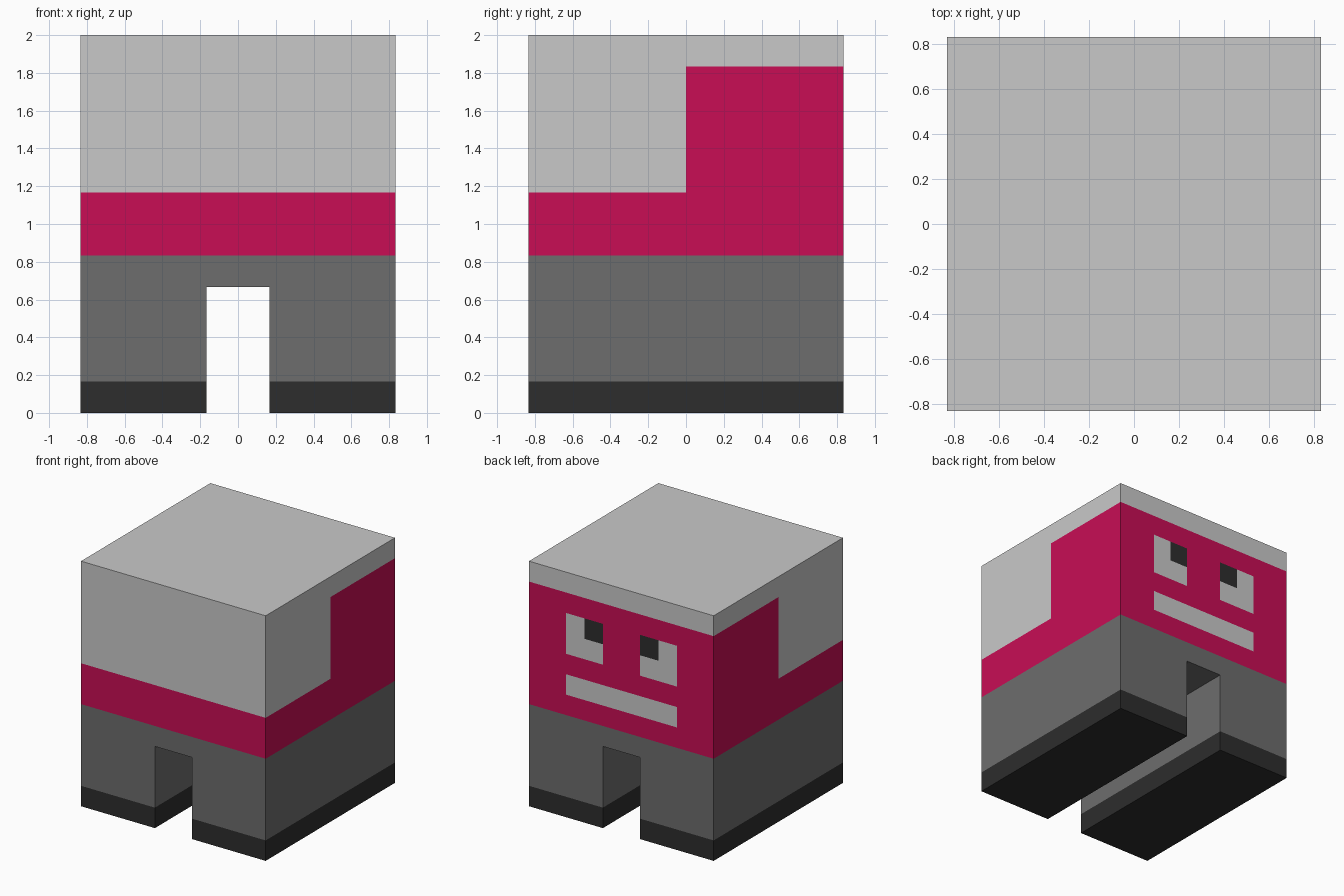
import bpy, bmesh

if "Cube" in bpy.data.objects:
    bpy.data.objects.remove(bpy.data.objects["Cube"])

U = 1 / 6      # block unit: model is 10 x 10 x 12 units
R = 5          # half width in units


def material(name, rgb):
    m = bpy.data.materials.new(name)
    lin = [((c / 255 + 0.055) / 1.055) ** 2.4 for c in rgb]
    m.diffuse_color = (*lin, 1)
    m.use_nodes = True
    m.node_tree.nodes["Principled BSDF"].inputs["Base Color"].default_value = m.diffuse_color
    return m


LIGHT, PINK, GREY, DARK = range(4)
MATS = [material("light grey", (201, 201, 201)), material("crimson", (200, 13, 85)),
        material("mid grey", (109, 109, 109)), material("charcoal", (45, 45, 45))]


def cut(bm, axis, value, pick=lambda f: True):
    """Slice the picked faces with an axis-aligned plane."""
    faces = [f for f in bm.faces if pick(f)]
    geom = faces + list({e for f in faces for e in f.edges}) + list({v for f in faces for v in f.verts})
    co, no = [0, 0, 0], [0, 0, 0]
    co[axis], no[axis] = value, 1
    bmesh.ops.bisect_plane(bm, geom=geom, dist=1e-4, plane_co=co, plane_no=no)


def prism(profile):
    """Extrude an x-z outline through the full depth."""
    bm = bmesh.new()
    face = bm.faces.new([bm.verts.new((x, -R, z)) for x, z in profile])
    ext = bmesh.ops.extrude_face_region(bm, geom=[face], use_keep_orig=True)
    verts = [g for g in ext["geom"] if isinstance(g, bmesh.types.BMVert)]
    bmesh.ops.translate(bm, vec=(0, 2 * R, 0), verts=verts)
    bmesh.ops.recalc_face_normals(bm, faces=bm.faces[:])
    return bm


def finish(bm, name, rule, joint_z):
    """Open the hidden joint, colour faces by rule and make the object."""
    joint = [f for f in bm.faces if all(abs(v.co.z - joint_z) < 1e-3 for v in f.verts)]
    bmesh.ops.delete(bm, geom=joint, context='FACES_ONLY')
    for f in bm.faces:
        f.material_index = rule(f, f.calc_center_bounds())
    bmesh.ops.scale(bm, vec=(U, U, U), verts=bm.verts[:])
    mesh = bpy.data.meshes.new(name)
    bm.to_mesh(mesh)
    bm.free()
    for m in MATS:
        mesh.materials.append(m)
    bpy.context.collection.objects.link(bpy.data.objects.new(name, mesh))


# Trousers and shoes: an arch with a dark band at the bottom
bm = prism([(-R, 0), (-1, 0), (-1, 4), (1, 4), (1, 0), (R, 0), (R, 5), (-R, 5)])
cut(bm, 2, 1)
finish(bm, "legs", lambda f, c: DARK if c.z < 1 else GREY, 5)


# Head: hair over skin, with the face on the +y side
def on_back(f):
    return f.normal.y > 0.9


def on_side(f):
    return abs(f.normal.x) > 0.9


bm = prism([(-R, 5), (R, 5), (R, 12), (-R, 12)])
cut(bm, 1, 0, on_side)
cut(bm, 2, 7, lambda f: f.normal.y < -0.9 or (on_side(f) and f.calc_center_bounds().y < 0))
cut(bm, 2, 11, lambda f: on_back(f) or (on_side(f) and f.calc_center_bounds().y > 0))
for z in (6, 7, 8, 9, 10):
    cut(bm, 2, z, on_back)
for x in (-3, -2, -1, 1, 2, 3):
    cut(bm, 0, x, lambda f: on_back(f) and 6 < f.calc_center_bounds().z < 10)


def head_colour(f, c):
    if f.normal.z > 0.9:
        return LIGHT
    hairline = 11 if c.y > 0 else 7
    if c.z > hairline:
        return LIGHT
    if on_back(f):
        x = abs(c.x)
        if 6 < c.z < 7 and x < 3:              # mouth
            return LIGHT
        if 8 < c.z < 10 and 1 < x < 3:         # eyes and pupils
            return DARK if c.z > 9 and x < 2 else LIGHT
    return PINK


finish(bm, "head", head_colour, 5)
